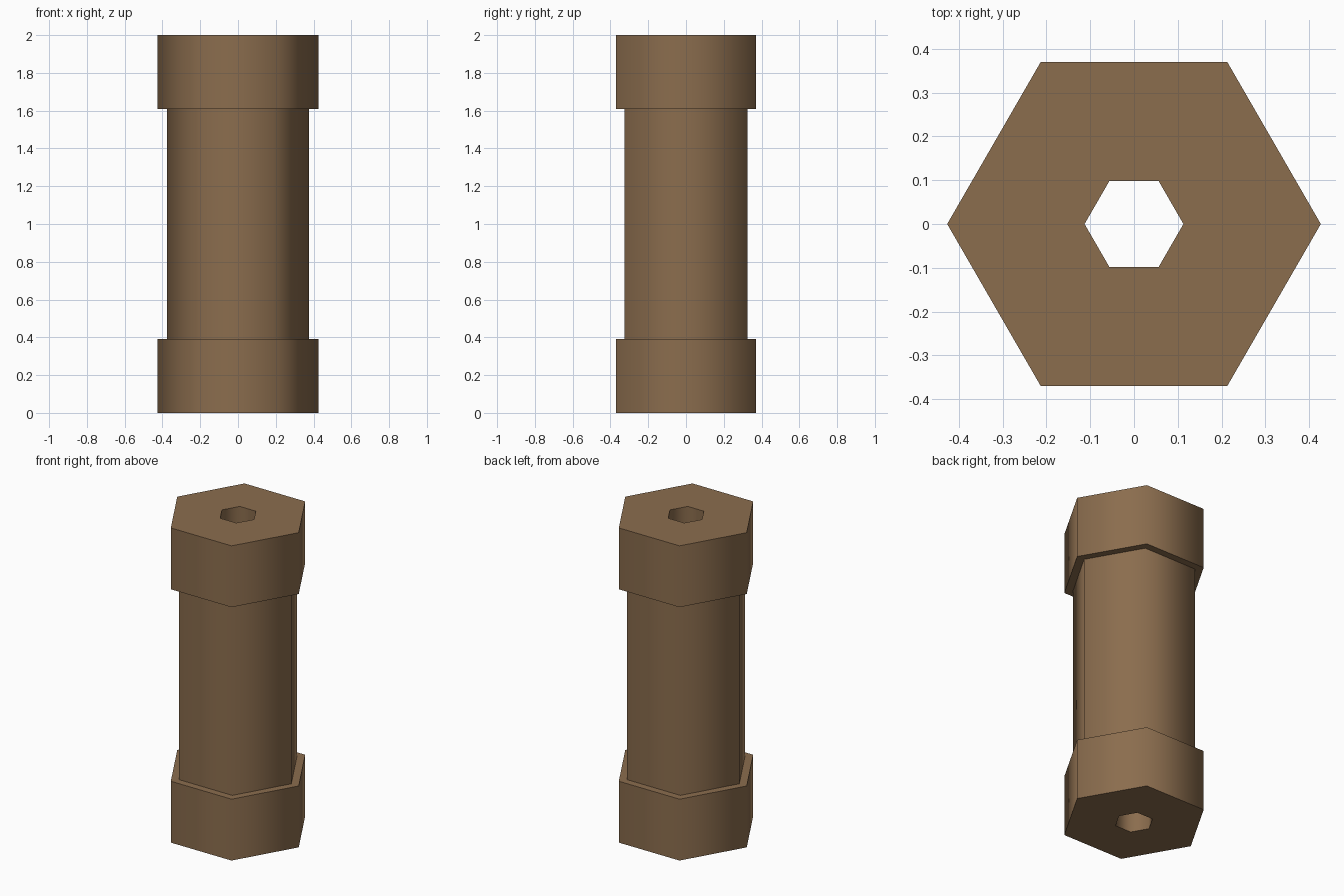
import bpy
import bmesh
import math

cube = bpy.data.objects.get("Cube")
if cube:
    bpy.data.objects.remove(cube, do_unlink=True)

SIDES = 6
HEIGHT = 2.0
COLLAR_HEIGHT = 0.39
COLLAR_RADIUS = 0.427
BARREL_RADIUS = 0.375
HOLE_RADIUS = 0.113

# Single brown colour
brown = bpy.data.materials.new("brown")
brown.use_nodes = True
colour = (0.258, 0.153, 0.076, 1.0)
brown.diffuse_color = colour
shader = next(n for n in brown.node_tree.nodes if n.type == "BSDF_PRINCIPLED")
shader.inputs["Base Color"].default_value = colour

# Half section: bottom collar, barrel, top collar, bore
low, high = COLLAR_HEIGHT, HEIGHT - COLLAR_HEIGHT
profile = [
    (HOLE_RADIUS, 0), (COLLAR_RADIUS, 0), (COLLAR_RADIUS, low),
    (BARREL_RADIUS, low), (BARREL_RADIUS, high),
    (COLLAR_RADIUS, high), (COLLAR_RADIUS, HEIGHT), (HOLE_RADIUS, HEIGHT),
]

# Turn the section into a six-sided tube
bm = bmesh.new()
verts = [bm.verts.new((r, 0, z)) for r, z in profile]
edges = [bm.edges.new((a, b)) for a, b in zip(verts, verts[1:] + verts[:1])]
bmesh.ops.spin(bm, geom=verts + edges, cent=(0, 0, 0), axis=(0, 0, 1),
               angle=math.tau, steps=SIDES, use_merge=False)
bmesh.ops.remove_doubles(bm, verts=bm.verts[:], dist=0.0001)
bmesh.ops.recalc_face_normals(bm, faces=bm.faces[:])

mesh = bpy.data.meshes.new("hexagonal_tube")
bm.to_mesh(mesh)
bm.free()
mesh.materials.append(brown)
tube = bpy.data.objects.new("hexagonal_tube", mesh)
bpy.context.collection.objects.link(tube)

# Smooth walls, crisp rims
bpy.ops.object.select_all(action="DESELECT")
tube.select_set(True)
bpy.context.view_layer.objects.active = tube
bpy.ops.object.shade_smooth_by_angle(angle=math.radians(70))
